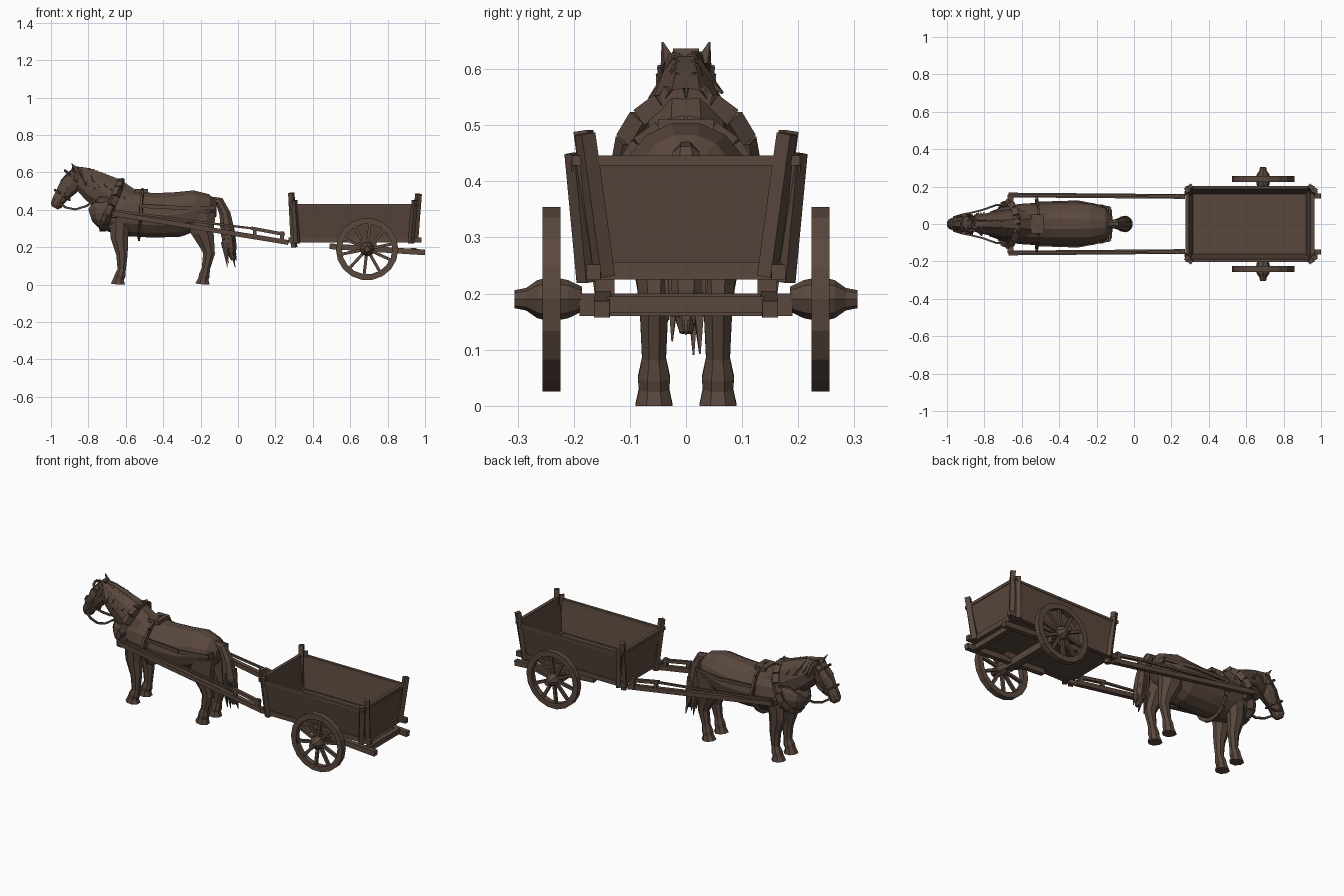
import bpy, bmesh, random
from math import sin, cos, pi
from mathutils import Vector

random.seed(4)
cube = bpy.data.objects.get("Cube")
if cube:
    bpy.data.objects.remove(cube)

brown = bpy.data.materials.new("dark brown")
brown.use_nodes = True
colour = (0.10, 0.064, 0.047, 1)
brown.diffuse_color = colour
brown.node_tree.nodes["Principled BSDF"].inputs["Base Color"].default_value = colour


def finish(name, bm):
    bmesh.ops.recalc_face_normals(bm, faces=bm.faces)
    mesh = bpy.data.meshes.new(name)
    bm.to_mesh(mesh)
    bm.free()
    mesh.materials.append(brown)
    obj = bpy.data.objects.new(name, mesh)
    bpy.context.scene.collection.objects.link(obj)
    return obj


def bridge(bm, rings, close=False):
    pairs = list(zip(rings, rings[1:])) + ([(rings[-1], rings[0])] if close else [])
    for a, b in pairs:
        for i in range(len(a)):
            j = (i + 1) % len(a)
            bm.faces.new((a[i], a[j], b[j], b[i]))


def loft(name, stations, y=0, sides=10):
    """Oval rings (x, z, half width, half depth) along a path in the side plane."""
    bm, rings = bmesh.new(), []
    pts = [Vector((s[0], y, s[1])) for s in stations]
    for i, (p, s) in enumerate(zip(pts, stations)):
        tangent = (pts[min(i + 1, len(pts) - 1)] - pts[max(i - 1, 0)]).normalized()
        up = tangent.cross(Vector((0, 1, 0)))
        ring = []
        for k in range(sides):
            t = 2 * pi * (k + 0.5) / sides
            v = p + Vector((0, sin(t) * s[2], 0)) + up * cos(t) * s[3]
            v.z = max(v.z, 0)
            ring.append(bm.verts.new(v))
        rings.append(ring)
    bridge(bm, rings)
    bm.faces.new(rings[0])
    bm.faces.new(rings[-1])
    return finish(name, bm)


def beams(name, parts, taper=1):
    """Square timbers (start, end, width, height), optionally tapering."""
    bm = bmesh.new()
    for a, b, w, h in parts:
        a, b = Vector(a), Vector(b)
        rot = (b - a).to_track_quat('X', 'Z')
        rings = []
        for p, f in ((a, 1), (b, taper)):
            rings.append([bm.verts.new(p + rot @ Vector((0, i * w * f / 2, j * h * f / 2)))
                          for i, j in ((-1, -1), (1, -1), (1, 1), (-1, 1))])
        bridge(bm, rings)
        bm.faces.new(rings[0])
        bm.faces.new(rings[1])
    return finish(name, bm)


def lathe(name, profile, centre, sides, close=False):
    """Turn a (radius, offset) profile about the y direction."""
    bm, rings = bmesh.new(), []
    for r, off in profile:
        rings.append([bm.verts.new(Vector(centre) + Vector((
            r * cos(2 * pi * k / sides), off, r * sin(2 * pi * k / sides)))) for k in range(sides)])
    bridge(bm, rings, close)
    if not close:
        bm.faces.new(rings[0])
        bm.faces.new(rings[-1])
    return finish(name, bm)


def panel(name, corners, thickness):
    bm = bmesh.new()
    bm.faces.new([bm.verts.new(c) for c in corners])
    obj = finish(name, bm)
    mod = obj.modifiers.new("thickness", 'SOLIDIFY')
    mod.thickness, mod.offset = thickness, 0
    return obj


def chain(pts, w, h):
    return [(a, b, w, h) for a, b in zip(pts, pts[1:])]


def hoop(x, z, ry, rz, lean, n=16):
    """Closed leaning oval of points around the animal."""
    return [(x + lean * cos(t), ry * sin(t), z + rz * cos(t))
            for t in (2 * pi * k / n for k in range(n + 1))]


# Horse
loft("horse_body", [(-.79, .37, .03, .035), (-.76, .38, .07, .075), (-.68, .385, .1, .11),
                    (-.58, .38, .11, .125), (-.45, .37, .115, .122), (-.32, .375, .118, .123),
                    (-.22, .4, .112, .108), (-.15, .405, .085, .08), (-.115, .405, .04, .04)], sides=14)
loft("horse_neck", [(-.59, .42, .085, .1), (-.68, .475, .08, .105), (-.77, .525, .062, .09),
                    (-.83, .565, .048, .07), (-.87, .585, .035, .045)])
loft("horse_head", [(-.845, .61, .03, .025), (-.87, .575, .046, .05), (-.9, .53, .046, .058),
                    (-.935, .485, .036, .044), (-.96, .45, .033, .036), (-.972, .425, .032, .033),
                    (-.98, .41, .02, .018)])
for side, s in (("left", 1), ("right", -1)):
    loft(side + "_front_leg", [(-.63, .34, .045, .06), (-.635, .25, .036, .05), (-.62, .16, .027, .033),
                               (-.622, .08, .023, .024), (-.63, .05, .031, .031),
                               (-.638, .03, .029, .03), (-.642, 0, .036, .042)], s * .057, 8)
    loft(side + "_hind_leg", [(-.2, .38, .05, .09), (-.19, .28, .045, .065), (-.165, .21, .032, .043),
                              (-.155, .165, .027, .034), (-.172, .085, .023, .024),
                              (-.18, .05, .031, .031), (-.185, .03, .029, .03),
                              (-.19, 0, .036, .042)], s * .057, 8)
    beams(side + "_ear", [((-.862, s * .03, .605), (-.89, s * .042, .648), .026, .022)], .1)

loft("tail", [(-.15, .455, .018, .018), (-.1, .445, .026, .026), (-.07, .38, .034, .032),
              (-.055, .28, .042, .042), (-.04, .2, .036, .036), (-.025, .13, .012, .012)], sides=8)
tufts = []
for k in range(16):
    t = 2 * pi * k / 16
    top = Vector((-.055 + .025 * cos(t), .03 * sin(t), random.uniform(.2, .33)))
    tufts.append((top, top + Vector((.022, .005 * sin(t), -random.uniform(.1, .14))), .025, .025))
beams("tail_strands", tufts, .1)

# Mane and forelock
locks = []
for k in range(13):
    f = k / 12
    for s in (1, -1):
        root = Vector((-.87 + .25 * f, s * .012, .625 - .1 * f + .02 * sin(pi * f)))
        reach = random.uniform(.05, .09)
        tip = root + Vector((random.uniform(-.01, .04), s * (.045 + .025 * f), -reach))
        locks.append((root, tip, .034, .024))
for y in (-.02, 0, .02):
    locks.append(((-.865, y / 2, .63), (-.945, y, .555), .025, .018))
beams("mane", locks, .15)

# Harness
beams("collar", chain(hoop(-.675, .425, .112, .125, .05), .034, .034))
beams("girth_strap", chain(hoop(-.52, .375, .119, .128, .01), .012, .03))
beams("saddle_pad", [((-.55, 0, .5), (-.48, 0, .5), .1, .022)])
beams("hames", [((-.63, s * .05, .53), (-.615, s * .03, .565), .016, .016) for s in (1, -1)])
beams("noseband", chain(hoop(-.94, .48, .042, .027, -.04, 10), .01, .01))
beams("browband", chain(hoop(-.885, .575, .051, .035, -.04, 10), .01, .01))
beams("breeching", [((-.13, -.09, .41), (-.13, .09, .41), .012, .03)])
for side, s in (("left", 1), ("right", -1)):
    beams(side + "_rein", chain([(-.965, s * .036, .44), (-.92, s * .05, .412), (-.87, s * .06, .402),
                                 (-.81, s * .075, .42), (-.74, s * .1, .47), (-.66, s * .11, .46)], .01, .01))
    beams(side + "_bridle_cheek", [((-.865, s * .047, .605), (-.96, s * .036, .44), .008, .01)])
    beams(side + "_back_strap", chain([(-.52, s * .115, .42), (-.3, s * .122, .41), (-.13, s * .09, .41)],
                                      .008, .02))
    beams(side + "_shaft_loop", [((-.52, s * .11, .43), (-.52, s * .152, .34), .012, .03),
                                 ((-.66, s * .1, .37), (-.66, s * .155, .375), .03, .03)])

# Shafts with trace rods
    beams(side + "_shaft", [((-.67, s * .155, .38), (.27, s * .147, .225), .025, .026)])
    beams(side + "_trace", chain([(-.66, s * .152, .395), (-.1, s * .152, .322), (.08, s * .15, .3)],
                                 .011, .012))
    beams(side + "_trace_bar", [((.07, s * .15, .302), (.25, s * .15, .268), .018, .018),
                                ((.09, s * .15, .3), (.09, s * .15, .25), .016, .02),
                                ((.235, s * .15, .285), (.235, s * .15, .22), .022, .022)])

# Cart box: flared walls over a flat floor
low, high = .24, .425
front_x, back_x = (.31, .285), (.925, .955)
half = (.165, .196)
panel("cart_floor", [(x, y, low) for x, y in ((.31, -.165), (.925, -.165), (.925, .165), (.31, .165))], .02)
for side, s in (("left", 1), ("right", -1)):
    a, b = s * half[0], s * half[1]
    panel(side + "_wall", [(front_x[0], a, low), (back_x[0], a, low),
                           (back_x[1], b, high), (front_x[1], b, high)], .012)
    beams(side + "_sill", [((.27, a, .238), (.98, a, .238), .025, .028)])
    beams(side + "_top_rail", [((.28, b, high), (.955, b, high), .016, .014)])
    beams(side + "_stakes", [
        ((.315, a * 1.08, .22), (.3, b * 1.02, .45), .026, .022),
        ((.925, a * 1.08, .22), (.945, b * 1.02, .45), .026, .022),
        ((.3, s * .145, .2), (.285, s * .183, .49), .026, .028),
        ((.945, s * .145, .23), (.965, s * .18, .485), .026, .028)])
for name, xs, top in (("front", front_x, .43), ("back", back_x, .437)):
    panel(name + "_wall", [(xs[0], -half[0], low), (xs[0], half[0], low),
                           (xs[1], half[1], top), (xs[1], -half[1], top)], .014)
    beams(name + "_top_rail", [((xs[1], -.203, top), (xs[1], .203, top), .02, .018)])
    beams(name + "_bottom_rail", [((xs[0], -.17, low), (xs[0], .17, low), .04, .03)])

# Undercarriage
beams("axle_beam", [((.69, -.19, .18), (.69, .19, .18), .045, .04)])
beams("rear_cross_bar", [((.94, -.14, .18), (.94, .14, .18), .03, .03)])
for side, s in (("left", 1), ("right", -1)):
    beams(side + "_bed_beam", [((.49, s * .145, .205), (1, s * .15, .172), .028, .03)])
    beams(side + "_bed_block", [((.64, s * .145, .215), (.74, s * .145, .215), .035, .035)])

# Spoked wheels
    hub = Vector((.69, s * .24, .19))
    rim = [(.167, -.016), (.167, .016), (.135, .016), (.135, -.016)]
    lathe(side + "_wheel_rim", rim, hub, 18, True)
    lathe(side + "_wheel_hub", [(.022, -s * .055), (.034, -s * .03), (.04, 0), (.034, s * .025),
                                (.02, s * .045), (.016, s * .066)], hub, 8)
    spokes = []
    for k in range(10):
        d = Vector((cos(k * pi / 5 + .2), 0, sin(k * pi / 5 + .2)))
        spokes.append((hub + d * .03, hub + d * .14, .016, .016))
    beams(side + "_wheel_spokes", spokes)
